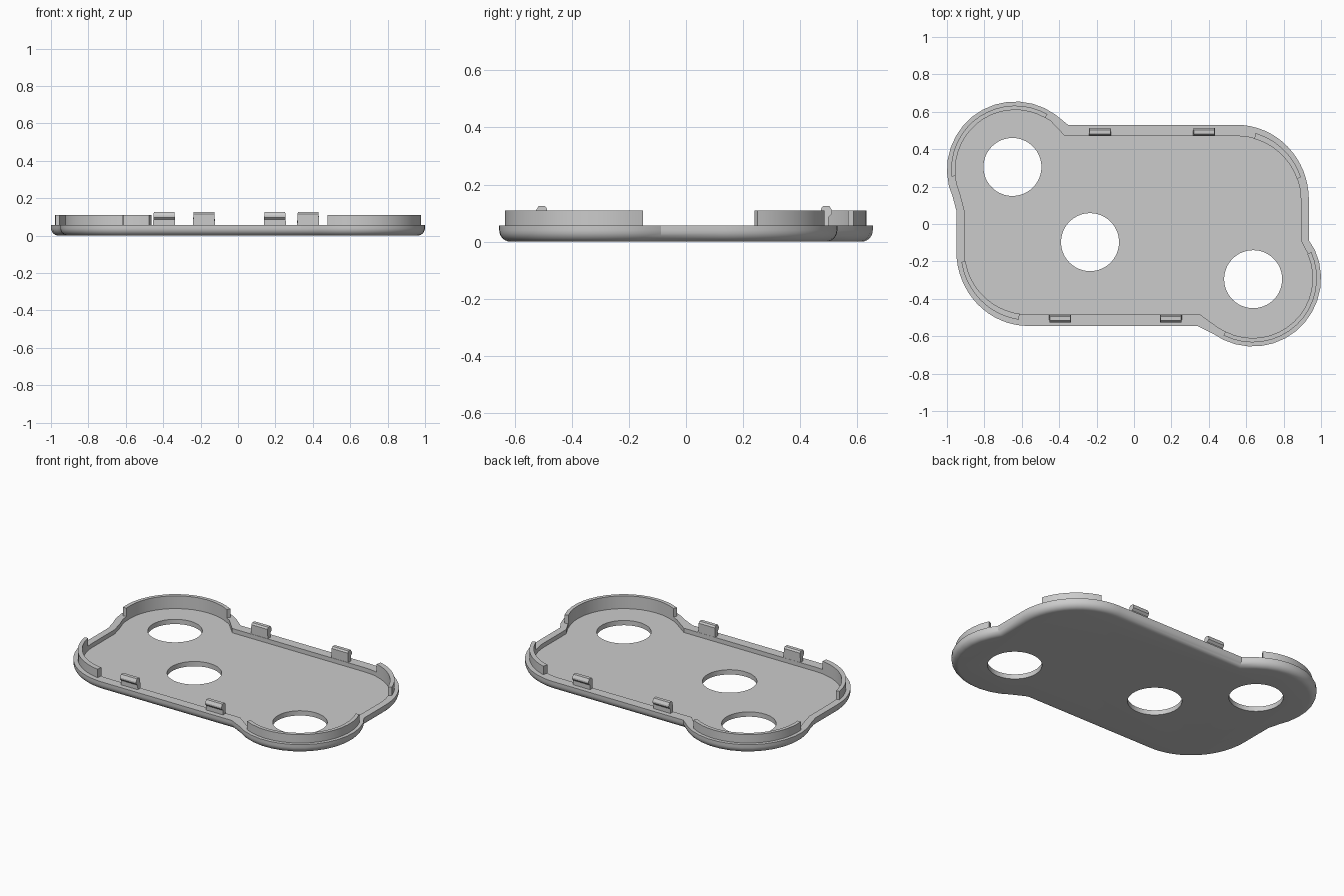
import bpy
import bmesh
from math import sin, cos, radians, pi

cube = bpy.data.objects.get("Cube")
if cube:
    bpy.data.objects.remove(cube, do_unlink=True)

grey = bpy.data.materials.new("light grey plastic")
grey.use_nodes = True
colour = (0.6, 0.6, 0.6, 1)
grey.diffuse_color = colour
grey.node_tree.nodes["Principled BSDF"].inputs["Base Color"].default_value = colour

RIM_Z, FLOOR_Z, LIP_Z = 0.057, 0.03, 0.11
SHIFT = -0.0075                      # body sits slightly off the lobe centre
LOBE, LOBE_R = (0.635, -0.29), 0.365
CORNER, CORNER_RX, CORNER_RY = (0.5575, 0.1375), 0.385, 0.40


def arc(centre, rx, ry, start, end, steps):
    angles = [radians(start + (end - start) * i / steps) for i in range(steps + 1)]
    return [(centre[0] + rx * cos(a), centre[1] + ry * sin(a)) for a in angles]


def finish(name, bm, angle=25):
    bmesh.ops.recalc_face_normals(bm, faces=bm.faces)
    mesh = bpy.data.meshes.new(name)
    bm.to_mesh(mesh)
    bm.free()
    mesh.materials.append(grey)
    obj = bpy.data.objects.new(name, mesh)
    bpy.context.collection.objects.link(obj)
    smooth(obj, angle)
    return obj


def smooth(obj, angle):
    bpy.ops.object.select_all(action='DESELECT')
    obj.select_set(True)
    bpy.context.view_layer.objects.active = obj
    bpy.ops.object.shade_smooth_by_angle(angle=radians(angle))


def outline(dx, dy):
    """Closed plate outline, inset by dx and dy; second half is a half turn."""
    hx = CORNER[0] + CORNER_RX - dx
    hy = CORNER[1] + CORNER_RY - dy
    pts = []
    for s in (1, -1):
        body = lambda p: (s * p[0] + SHIFT, s * p[1] + SHIFT)
        pts.append(body((0.345 + 0.4 * dx, -hy)))
        lobe = arc(LOBE, LOBE_R - dx, LOBE_R - dx, -126, 24, 14)
        pts += [(s * x, s * y) for x, y in lobe]
        pts.append(body((hx, -0.08)))
        pts += [body(p) for p in arc(CORNER, CORNER_RX - dx, CORNER_RY - dy, 0, 90, 16)]
    return pts


def skin(bm, rings):
    """Bridge successive rings of equal length and cap both ends."""
    rings = [[bm.verts.new(co) for co in ring] for ring in rings]
    n = len(rings[0])
    for a, b in zip(rings, rings[1:]):
        for i in range(n):
            j = (i + 1) % n
            bm.faces.new((a[i], a[j], b[j], b[i]))
    bm.faces.new(rings[0][::-1])
    bm.faces.new(rings[-1])


# Tray: rounded lower edge, flat rim and recessed floor
levels = []
for i in range(7):
    t = pi / 2 * i / 6
    inset = 0.04 * (1 - sin(t))
    levels.append((inset, inset, 0.04 * (1 - cos(t))))
levels += [(0, 0, RIM_Z), (0.043, 0.06, RIM_Z), (0.043, 0.06, FLOOR_Z)]
bm = bmesh.new()
skin(bm, [[(x, y, z) for x, y in outline(dx, dy)] for dx, dy, z in levels])
tray = finish("tray", bm)

# Three round openings
bm = bmesh.new()
for x, y in ((-0.65, 0.305), (-0.235, -0.097), (0.637, -0.295)):
    made = bmesh.ops.create_cone(bm, cap_ends=True, segments=64, radius1=0.155,
                                 radius2=0.155, depth=0.4)
    bmesh.ops.translate(bm, verts=made["verts"], vec=(x, y, 0))
cutter = finish("opening_cutter", bm)
cutter.hide_render = True
cut = tray.modifiers.new("openings", 'BOOLEAN')
cut.operation, cut.solver, cut.object = 'DIFFERENCE', 'EXACT', cutter
bpy.ops.object.select_all(action='DESELECT')
tray.select_set(True)
bpy.context.view_layer.objects.active = tray
bpy.ops.object.modifier_apply(modifier=cut.name)
bpy.data.objects.remove(cutter, do_unlink=True)
smooth(tray, 25)


# Raised locating lips around the lobes and the rounded corners
def lip(name, centre, outer, inner, start, end):
    bm = bmesh.new()
    out = arc(centre, *outer, start, end, 16)
    inn = arc(centre, *inner, start, end, 16)
    skin(bm, [[(*o, FLOOR_Z - 0.005), (*o, LIP_Z), (*i, LIP_Z), (*i, FLOOR_Z - 0.005)]
              for o, i in zip(out, inn)])
    finish(name, bm)


lobe_out, lobe_in = (LOBE_R - 0.022,) * 2, (LOBE_R - 0.045,) * 2
lip("right_lobe_lip", (-LOBE[0], -LOBE[1]), lobe_out, lobe_in, 60, 186)
lip("left_lobe_lip", LOBE, lobe_out, lobe_in, -117, 24)
corner_out = (CORNER_RX - 0.023, CORNER_RY - 0.03)
corner_in = (CORNER_RX - 0.045, CORNER_RY - 0.062)
for name, s, start, end in (("left_corner_lip", 1, 19, 74), ("right_corner_lip", -1, 189, 262)):
    centre = (s * CORNER[0] + SHIFT, s * CORNER[1] + SHIFT)
    lip(name, centre, corner_out, corner_in, start, end)


# Snap clips: tapered tabs with an outward hook; profile is (outward, height)
PROFILE = [(0, FLOOR_Z), (0.027, FLOOR_Z), (0.027, 0.085), (0.04, 0.098),
           (0.04, 0.108), (0.03, 0.125), (0.008, 0.125), (0, 0.115)]


def clip(name, x, y, out):
    bm = bmesh.new()
    ends = []
    for side in (-1, 1):
        half = lambda z: 0.06 - 0.07 * max(0, z - RIM_Z)
        ends.append([(x + side * half(z), y + out * d, z) for d, z in PROFILE])
    skin(bm, ends)
    finish(name, bm)


clip("back_right_clip", -0.182, 0.472, 1)
clip("back_left_clip", 0.375, 0.472, 1)
clip("front_right_clip", -0.395, -0.486, -1)
clip("front_left_clip", 0.197, -0.486, -1)
